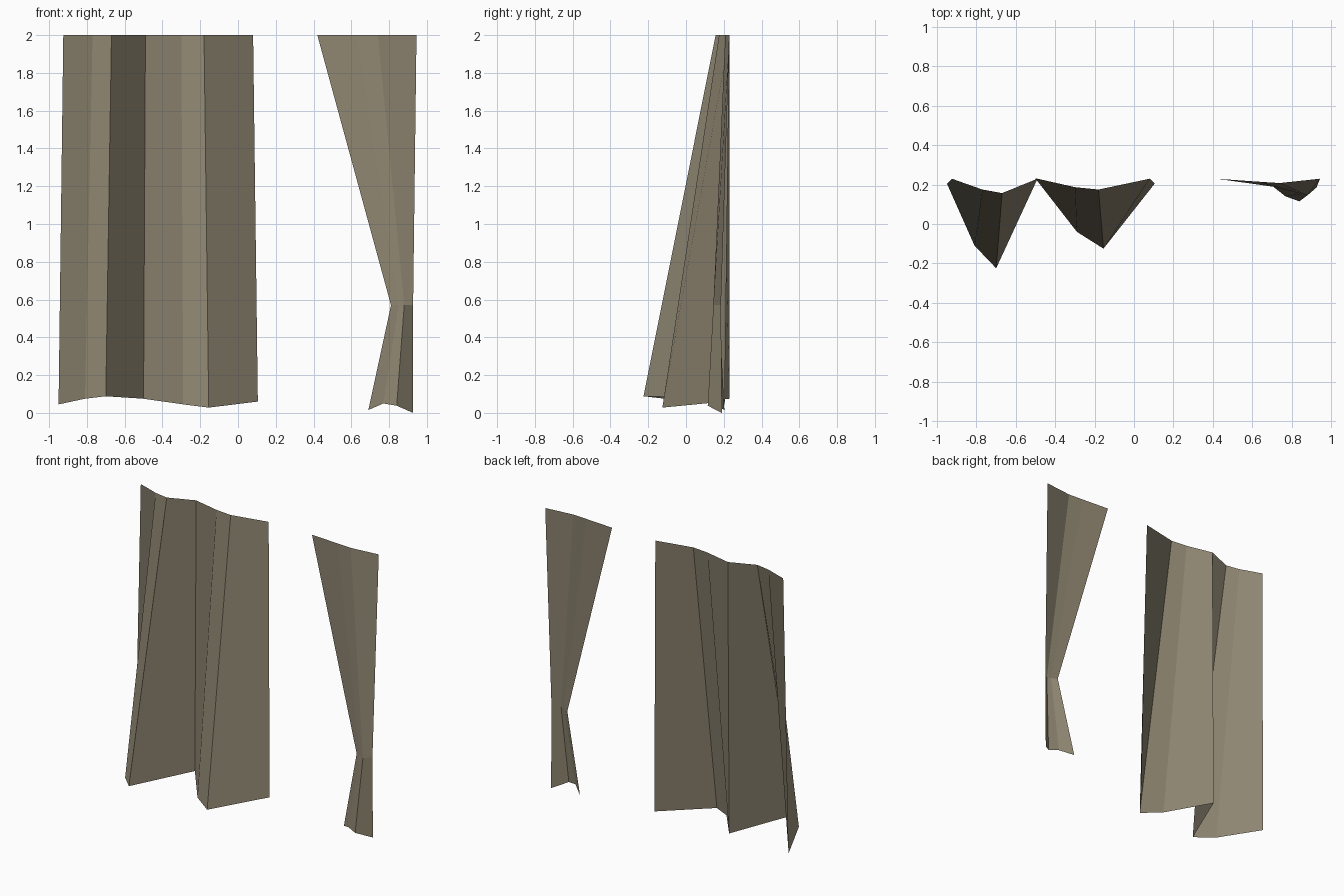
import bpy
import bmesh

cube = bpy.data.objects.get("Cube")
if cube:
    bpy.data.objects.remove(cube, do_unlink=True)

# Single taupe cloth colour
cloth = bpy.data.materials.new("taupe_cloth")
cloth.use_nodes = True
colour = (0.27, 0.235, 0.165, 1)
cloth.diffuse_color = colour
cloth.node_tree.nodes["Principled BSDF"].inputs["Base Color"].default_value = colour


def pleated_sheet(name, rows):
    """Bridge folded cross-sections, listed from top to bottom, into a thin sheet."""
    bm = bmesh.new()
    rings = [[bm.verts.new(p) for p in row] for row in rows]
    for upper, lower in zip(rings, rings[1:]):
        for i in range(len(upper) - 1):
            # Front faces look towards -y
            bm.faces.new((lower[i], lower[i + 1], upper[i + 1], upper[i]))
    mesh = bpy.data.meshes.new(name)
    bm.to_mesh(mesh)
    bm.free()
    mesh.materials.append(cloth)
    obj = bpy.data.objects.new(name, mesh)
    bpy.context.collection.objects.link(obj)
    return obj


def level(z, points):
    return [(x, y, z) for x, y in points]


# Wide hanging curtain: shallow pleats at the rail, flaring at the hem
pleated_sheet("hanging_curtain", [
    level(2, [(-.925, .23), (-.77, .175), (-.67, .157), (-.49, .23),
              (-.30, .187), (-.18, .175), (.08, .23)]),
    [(-.95, .205, .045), (-.81, -.11, .075), (-.70, -.225, .088), (-.50, .23, .075),
     (-.29, -.04, .045), (-.155, -.125, .028), (.105, .205, .06)],
])

# Gathered curtain: pinched at the tie, opening again at the hem
pleated_sheet("gathered_curtain", [
    level(2, [(.42, .23), (.63, .215), (.74, .208), (.945, .23)]),
    level(.57, [(.81, .175), (.85, .153), (.88, .145), (.927, .185)]),
    [(.69, .203, .015), (.77, .14, .05), (.84, .115, .038), (.927, .19, 0)],
])
